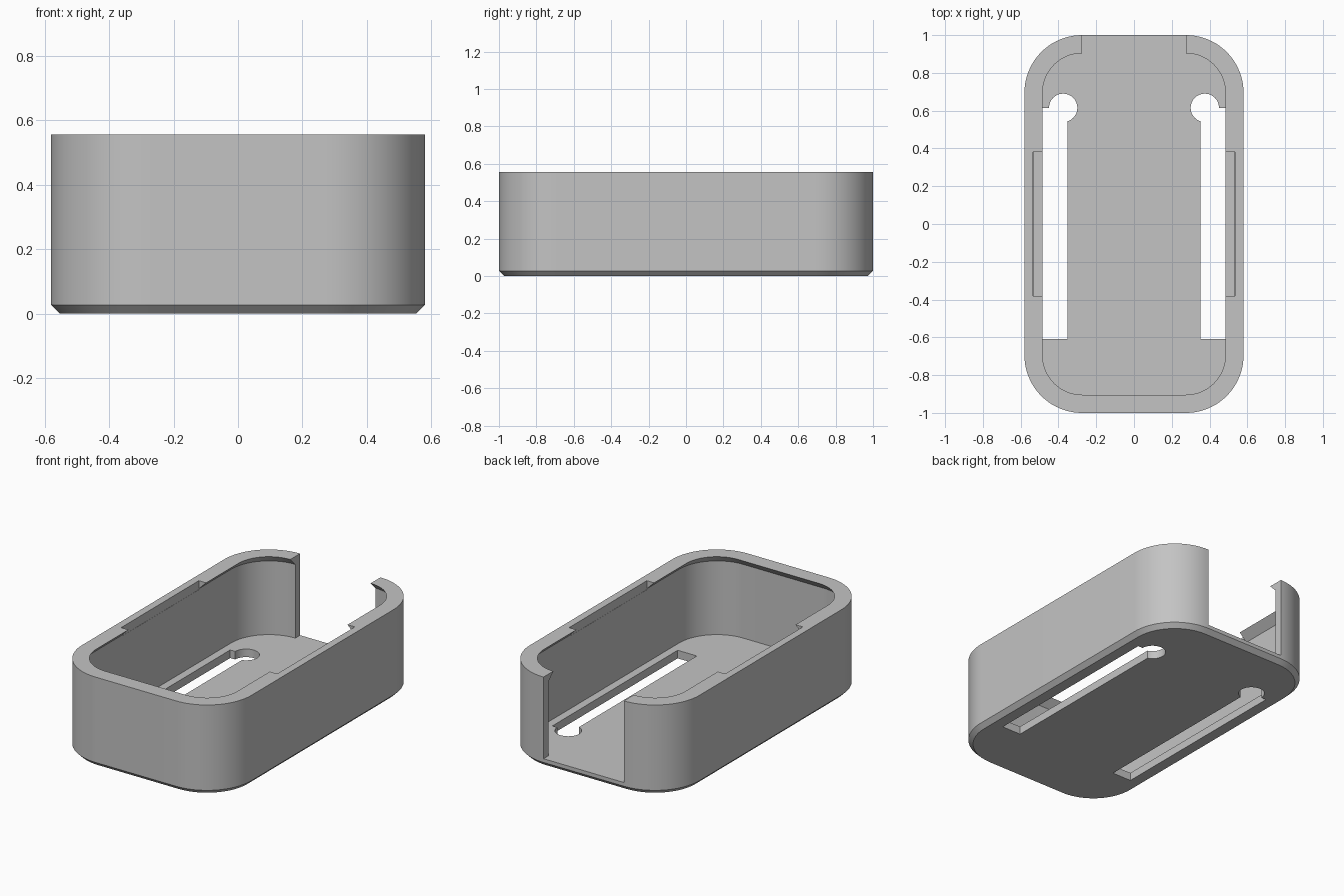
import bpy
import bmesh
from math import cos, sin, pi, radians

cube = bpy.data.objects.get("Cube")
if cube:
    bpy.data.objects.remove(cube, do_unlink=True)

HALF_X, HALF_Y, HEIGHT = 0.58, 1.0, 0.555
RADIUS, FLOOR, CHAMFER = 0.305, 0.05, 0.027
WALL, LIP = 0.047, 0.096
CORNER_STEPS = 20

grey = bpy.data.materials.new("plain grey")
grey.use_nodes = True
grey.diffuse_color = (0.55, 0.55, 0.55, 1)
grey.node_tree.nodes["Principled BSDF"].inputs["Base Color"].default_value = grey.diffuse_color


def new_object(name, bm):
    bmesh.ops.recalc_face_normals(bm, faces=bm.faces)
    mesh = bpy.data.meshes.new(name)
    bm.to_mesh(mesh)
    bm.free()
    mesh.materials.append(grey)
    obj = bpy.data.objects.new(name, mesh)
    bpy.context.collection.objects.link(obj)
    return obj


def ring(bm, inset, z):
    """Rounded rectangle of vertices, inset from the outer outline."""
    r = RADIUS - inset
    verts = []
    for quarter, (sx, sy) in enumerate([(1, 1), (-1, 1), (-1, -1), (1, -1)]):
        for i in range(CORNER_STEPS + 1):
            a = (quarter + i / CORNER_STEPS) * pi / 2
            verts.append(bm.verts.new((sx * (HALF_X - RADIUS) + r * cos(a),
                                       sy * (HALF_Y - RADIUS) + r * sin(a), z)))
    return verts


def box(name, x0, x1, y0, y1, z0, z1):
    bm = bmesh.new()
    bmesh.ops.create_cube(bm, size=1)
    for v in bm.verts:
        v.co = (x1 if v.co.x > 0 else x0, y1 if v.co.y > 0 else y0, z1 if v.co.z > 0 else z0)
    return new_object(name, bm)


def disc(name, x, y, r):
    bm = bmesh.new()
    bmesh.ops.create_cone(bm, cap_ends=True, segments=48, radius1=r, radius2=r, depth=0.2)
    bmesh.ops.translate(bm, verts=bm.verts, vec=(x, y, 0))
    return new_object(name, bm)


# Tray: chamfered base, thin wall and an undercut lip, lofted from rings
bm = bmesh.new()
sections = [(CHAMFER, 0), (0, CHAMFER), (0, HEIGHT), (LIP, HEIGHT),
            (WALL, HEIGHT - (LIP - WALL)), (WALL, FLOOR)]
rings = [ring(bm, inset, z) for inset, z in sections]
for low, high in zip(rings, rings[1:]):
    for i in range(len(low)):
        j = (i + 1) % len(low)
        bm.faces.new((low[i], low[j], high[j], high[i]))
bm.faces.new(rings[0])
bm.faces.new(rings[-1])
tray = new_object("tray", bm)

# Cutters: back opening, lip notches and keyhole slots on both sides
cutters = [box("back_opening", -0.275, 0.275, 0.8, 1.1, FLOOR, 0.7)]
for side, s in (("left", 1), ("right", -1)):
    xs = sorted((s * 0.4, s * (HALF_X - WALL + 0.001)))
    cutters.append(box(side + "_lip_notch", *xs, -0.38, 0.38, HEIGHT - 0.055, 0.7))
    xs = sorted((s * 0.353, s * 0.484))
    cutters.append(box(side + "_slot", *xs, -0.61, 0.615, -0.1, 0.1))
    cutters.append(disc(side + "_keyhole", s * 0.375, 0.615, 0.075))

for cutter in cutters:
    mod = tray.modifiers.new(cutter.name, "BOOLEAN")
    mod.operation = "DIFFERENCE"
    mod.solver = "EXACT"
    mod.object = cutter

bpy.ops.object.select_all(action="DESELECT")
tray.select_set(True)
bpy.context.view_layer.objects.active = tray
for mod in list(tray.modifiers):
    bpy.ops.object.modifier_apply(modifier=mod.name)
for cutter in cutters:
    bpy.data.objects.remove(cutter, do_unlink=True)

bpy.ops.object.shade_smooth_by_angle(angle=radians(30))
